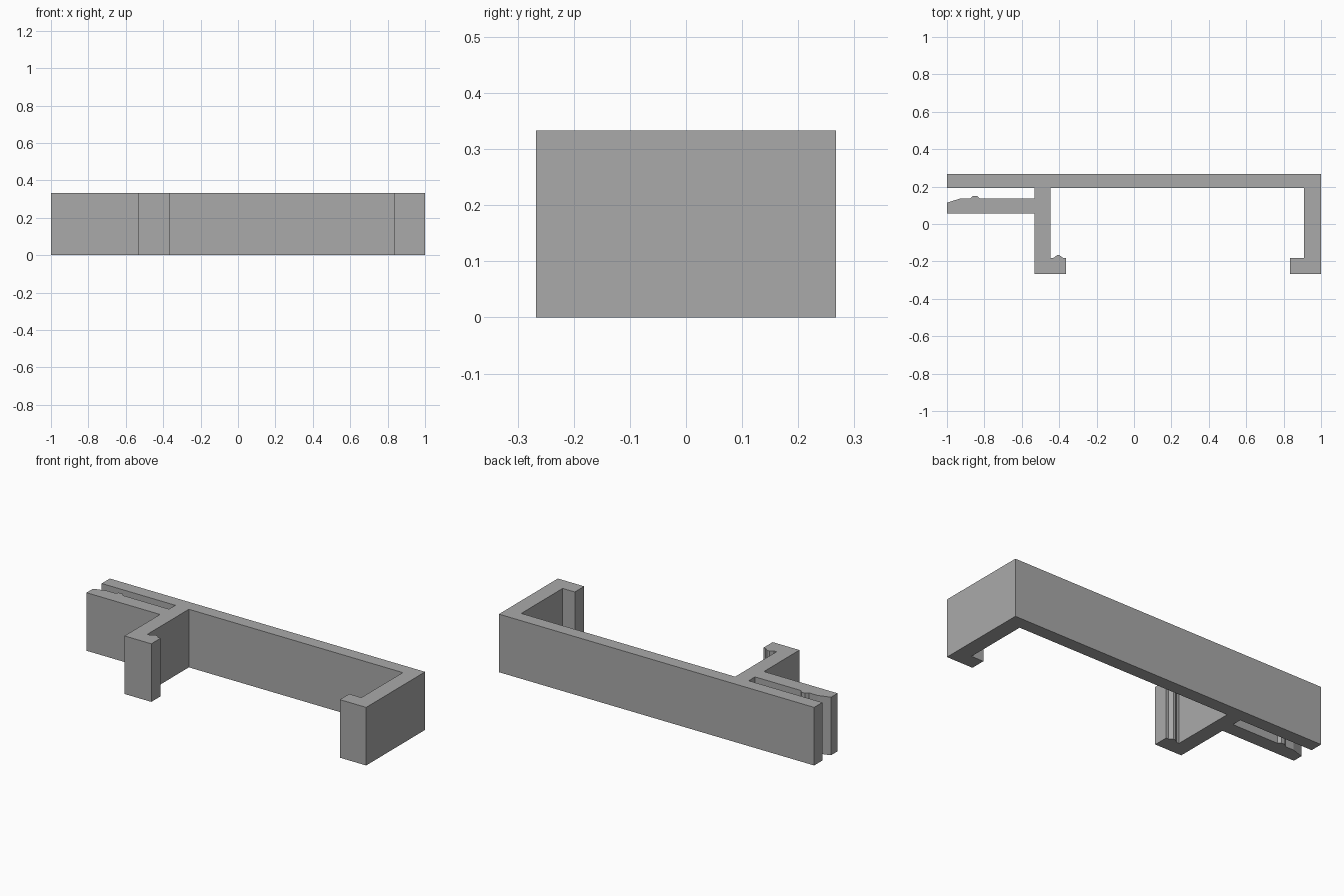
import bpy
import bmesh
from mathutils import Vector

if "Cube" in bpy.data.objects:
    bpy.data.objects.remove(bpy.data.objects["Cube"], do_unlink=True)

HEIGHT = 0.333
BACK, FRONT = 0.267, -0.267      # outer faces of the bracket
PLATE = 0.193                    # inner face of the back plate
LIP = -0.182                     # inner face of both lips
ARM_FRONT, ARM_BACK = 0.055, 0.136

grey = bpy.data.materials.new("plain grey")
grey.use_nodes = True
colour = (0.4, 0.4, 0.4, 1)
grey.diffuse_color = colour
grey.node_tree.nodes["Principled BSDF"].inputs["Base Color"].default_value = colour


def extrude_profile(name, outline, height):
    """Extrude a closed outline upwards into a solid."""
    bm = bmesh.new()
    base = bm.faces.new([bm.verts.new((x, y, 0)) for x, y in outline])
    top = bmesh.ops.extrude_face_region(bm, geom=[base])["geom"]
    bmesh.ops.translate(bm, vec=Vector((0, 0, height)),
                        verts=[v for v in top if isinstance(v, bmesh.types.BMVert)])
    bmesh.ops.recalc_face_normals(bm, faces=bm.faces)
    mesh = bpy.data.meshes.new(name)
    bm.to_mesh(mesh)
    bm.free()
    mesh.materials.append(grey)
    obj = bpy.data.objects.new(name, mesh)
    bpy.context.collection.objects.link(obj)
    return obj


# Long back plate and the hooked wall at the left end
plate_and_left_hook = [
    (-1, BACK), (1, BACK), (1, FRONT), (0.833, FRONT),
    (0.833, LIP), (0.91, LIP), (0.91, PLATE), (-0.447, PLATE),
]
# Lip of the inner hook, with its small gripping ridge
inner_hook = [
    (-0.447, LIP), (-0.432, LIP), (-0.412, -0.167), (-0.398, -0.167),
    (-0.378, LIP), (-0.363, LIP), (-0.363, FRONT), (-0.533, FRONT),
]
# Clip arm with a rounded bump and a tapered tip
clip_arm = [
    (-0.533, ARM_FRONT), (-1, ARM_FRONT), (-1, 0.114), (-0.93, ARM_BACK),
    (-0.876, ARM_BACK), (-0.862, 0.151), (-0.838, 0.151), (-0.824, ARM_BACK),
    (-0.533, ARM_BACK),
]
# Inner side of the slot behind the arm
slot_end = [(-0.533, PLATE), (-1, PLATE)]

extrude_profile("clip_bracket", plate_and_left_hook + inner_hook + clip_arm + slot_end, HEIGHT)
